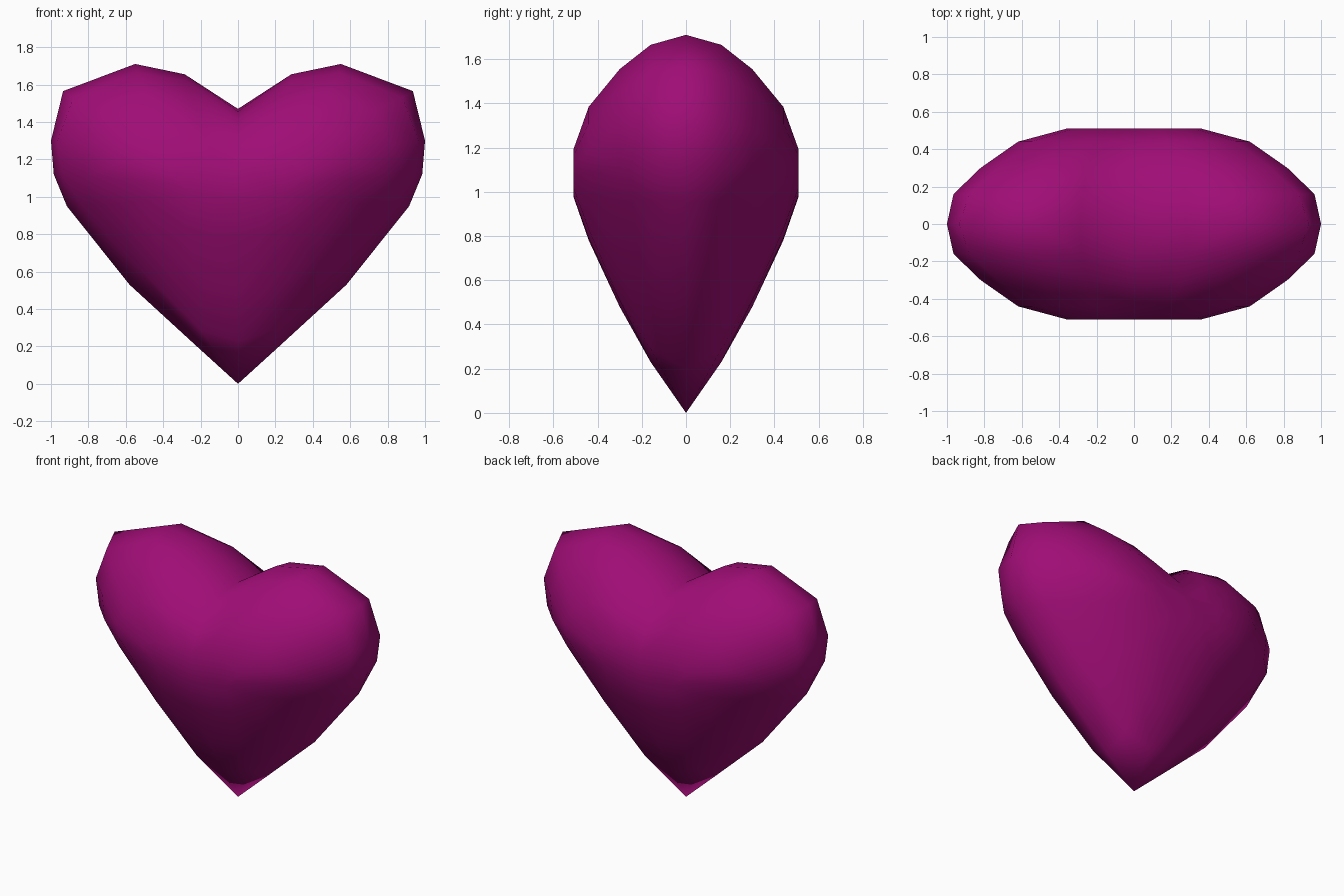
import bpy, bmesh

if "Cube" in bpy.data.objects:
    bpy.data.objects.remove(bpy.data.objects["Cube"])

# Half outlines (x, z) from bottom tip to cleft, at increasing depth y
slices = [
    (0.00, [(0, 0), (.22, .20), (.58, .53), (.915, .95), (.985, 1.12), (1, 1.30),
            (.935, 1.565), (.55, 1.71), (.285, 1.655), (0, 1.47)]),
    (0.16, [(0, .23), (.20, .29), (.53, .62), (.84, .96), (.94, 1.12), (.965, 1.30),
            (.88, 1.53), (.54, 1.665), (.28, 1.62), (0, 1.455)]),
    (0.30, [(0, .48), (.20, .51), (.41, .66), (.69, .96), (.80, 1.11), (.82, 1.28),
            (.73, 1.46), (.49, 1.555), (.25, 1.53), (0, 1.41)]),
    (0.44, [(0, .78), (.13, .79), (.28, .83), (.49, .98), (.59, 1.09), (.62, 1.19),
            (.55, 1.31), (.40, 1.385), (.20, 1.37), (0, 1.30)]),
    (0.51, [(0, .98), (.06, .98), (.13, .99), (.25, 1.02), (.33, 1.07), (.36, 1.12),
            (.32, 1.16), (.24, 1.19), (.12, 1.19), (0, 1.17)]),
]

# Back right quarter of the heart, skinned between slices
bm = bmesh.new()
rows = [[bm.verts.new((x, y, z)) for x, z in pts] for y, pts in slices]
for a, b in zip(rows, rows[1:]):
    for i in range(len(a) - 1):
        bm.faces.new((a[i], a[i + 1], b[i + 1], b[i]))
bm.faces.new(rows[-1])
bmesh.ops.recalc_face_normals(bm, faces=bm.faces)
if rows and sum(f.normal.y for f in bm.faces) < 0:
    bmesh.ops.reverse_faces(bm, faces=bm.faces)
mesh = bpy.data.meshes.new("heart")
bm.to_mesh(mesh)
bm.free()
heart = bpy.data.objects.new("heart", mesh)
bpy.context.collection.objects.link(heart)

# Mirror to left and front
mirror = heart.modifiers.new("mirror", 'MIRROR')
mirror.use_axis = (True, True, False)
mirror.merge_threshold = 0.001

# Smooth purple surface
mesh.shade_smooth()
mat = bpy.data.materials.new("magenta")
mat.diffuse_color = (0.35, 0.004, 0.18, 1)
mat.use_nodes = True
mat.node_tree.nodes["Principled BSDF"].inputs["Base Color"].default_value = mat.diffuse_color
mesh.materials.append(mat)
